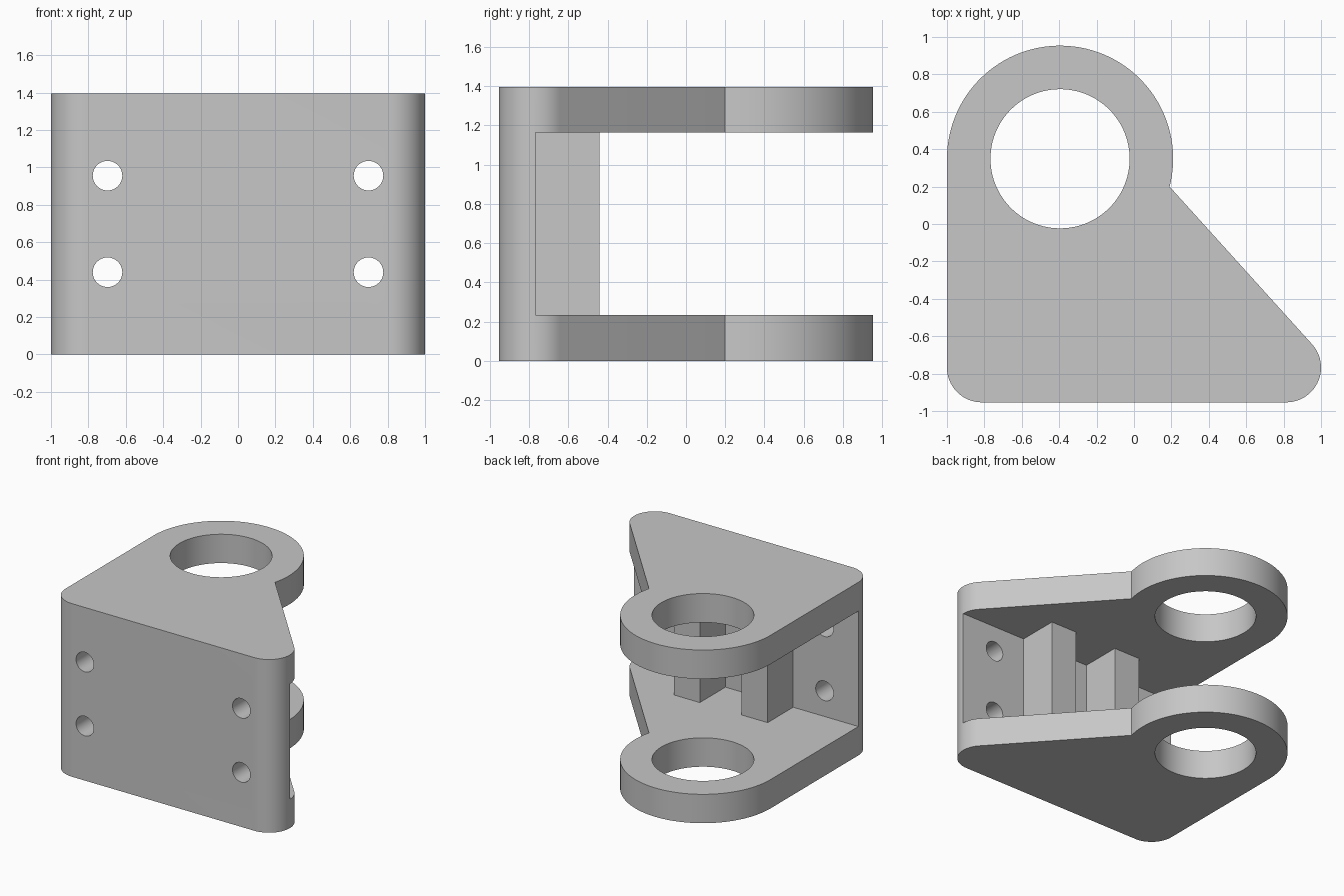
import bpy, bmesh
from math import cos, sin, atan2, acos, hypot, pi, radians
from mathutils import Matrix, Vector

cube = bpy.data.objects.get("Cube")
if cube:
    bpy.data.objects.remove(cube, do_unlink=True)

# Main dimensions
U = 2 / 43                      # design unit: the bracket is 43 units wide
HEIGHT, PLATE, WALL = 30 * U, 5 * U, 4 * U
FRONT = -20.5 * U
RING_R, BORE_R, CORNER_R = 13 * U, 8 * U, 4 * U
RING = Vector((-1 + RING_R, -FRONT - RING_R))
INNER = FRONT + WALL            # inside face of the front wall

grey = bpy.data.materials.new("grey metal")
grey.use_nodes = True
grey.diffuse_color = (0.57, 0.57, 0.57, 1)
grey.node_tree.nodes["Principled BSDF"].inputs["Base Color"].default_value = grey.diffuse_color


def make_object(name, bm):
    bmesh.ops.recalc_face_normals(bm, faces=bm.faces)
    mesh = bpy.data.meshes.new(name)
    bm.to_mesh(mesh)
    bm.free()
    mesh.materials.append(grey)
    obj = bpy.data.objects.new(name, mesh)
    bpy.context.collection.objects.link(obj)
    return obj


def box(name, low, high):
    low, high = Vector(low), Vector(high)
    bm = bmesh.new()
    bmesh.ops.create_cube(bm, size=1, matrix=Matrix.Translation((low + high) / 2)
                          @ Matrix.Diagonal((*(high - low), 1)))
    return make_object(name, bm)


def cylinder(name, centre, radius, depth, segments, turn=0):
    bm = bmesh.new()
    bmesh.ops.create_cone(bm, cap_ends=True, segments=segments, radius1=radius, radius2=radius,
                          depth=depth, matrix=Matrix.Translation(centre) @ Matrix.Rotation(turn, 4, 'X'))
    return make_object(name, bm)


def arc(centre, radius, start, end, steps):
    angles = [start + (end - start) * i / steps for i in range(steps + 1)]
    return [(centre[0] + radius * cos(a), centre[1] + radius * sin(a)) for a in angles]


def select_only(obj):
    bpy.ops.object.select_all(action='DESELECT')
    obj.select_set(True)
    bpy.context.view_layer.objects.active = obj


def cut(obj, cutter):
    mod = obj.modifiers.new("cut", 'BOOLEAN')
    mod.operation, mod.solver, mod.object = 'DIFFERENCE', 'EXACT', cutter
    cutter.hide_render = True
    select_only(obj)
    bpy.ops.object.modifier_apply(modifier=mod.name)
    bpy.data.objects.remove(cutter, do_unlink=True)


# Outline: two rounded front corners, a sloping edge and a round lug
left_corner = (1 - CORNER_R, INNER)
right_corner = (-1 + CORNER_R, INNER)
notch_angle = radians(-14.3)
notch = arc(RING, RING_R, notch_angle, notch_angle, 1)[0]
dx, dy = notch[0] - left_corner[0], notch[1] - left_corner[1]
tangent = atan2(dy, dx) - acos(CORNER_R / hypot(dx, dy))
outline = (arc(right_corner, CORNER_R, pi, 1.5 * pi, 16)
           + arc(left_corner, CORNER_R, -pi / 2, 0, 16)
           + arc(left_corner, CORNER_R, 0, tangent, 8)[1:]
           + arc(RING, RING_R, notch_angle, pi, 64))

# Bracket body
bm = bmesh.new()
base = bm.faces.new([bm.verts.new((x, y, 0)) for x, y in outline])
top = bmesh.ops.extrude_face_region(bm, geom=[base])["geom"]
bmesh.ops.translate(bm, vec=(0, 0, HEIGHT), verts=[v for v in top if isinstance(v, bmesh.types.BMVert)])
body = make_object("bracket_body", bm)

# Opening between the plates, the lug bore and four bolt holes
cut(body, box("opening_cutter", (-2, INNER, PLATE), (2, 2, HEIGHT - PLATE)))
cut(body, cylinder("bore_cutter", (*RING, HEIGHT / 2), BORE_R, 2 * HEIGHT, 96))
for side in (-1, 1):
    for level in (-1, 1):
        centre = (side * 15 * U, FRONT + WALL / 2, HEIGHT / 2 + level * 5.55 * U)
        cut(body, cylinder("bolt_cutter", centre, 1.7 * U, 2 * WALL, 40, pi / 2))
select_only(body)
bpy.ops.object.shade_smooth_by_angle(angle=radians(30))

# Two upright ribs behind the front wall
for name, side in (("left_rib", 1), ("right_rib", -1)):
    x = side * 6.5 * U
    box(name, (x - 2.5 * U, INNER, PLATE), (x + 2.5 * U, INNER + 7 * U, HEIGHT - PLATE))
